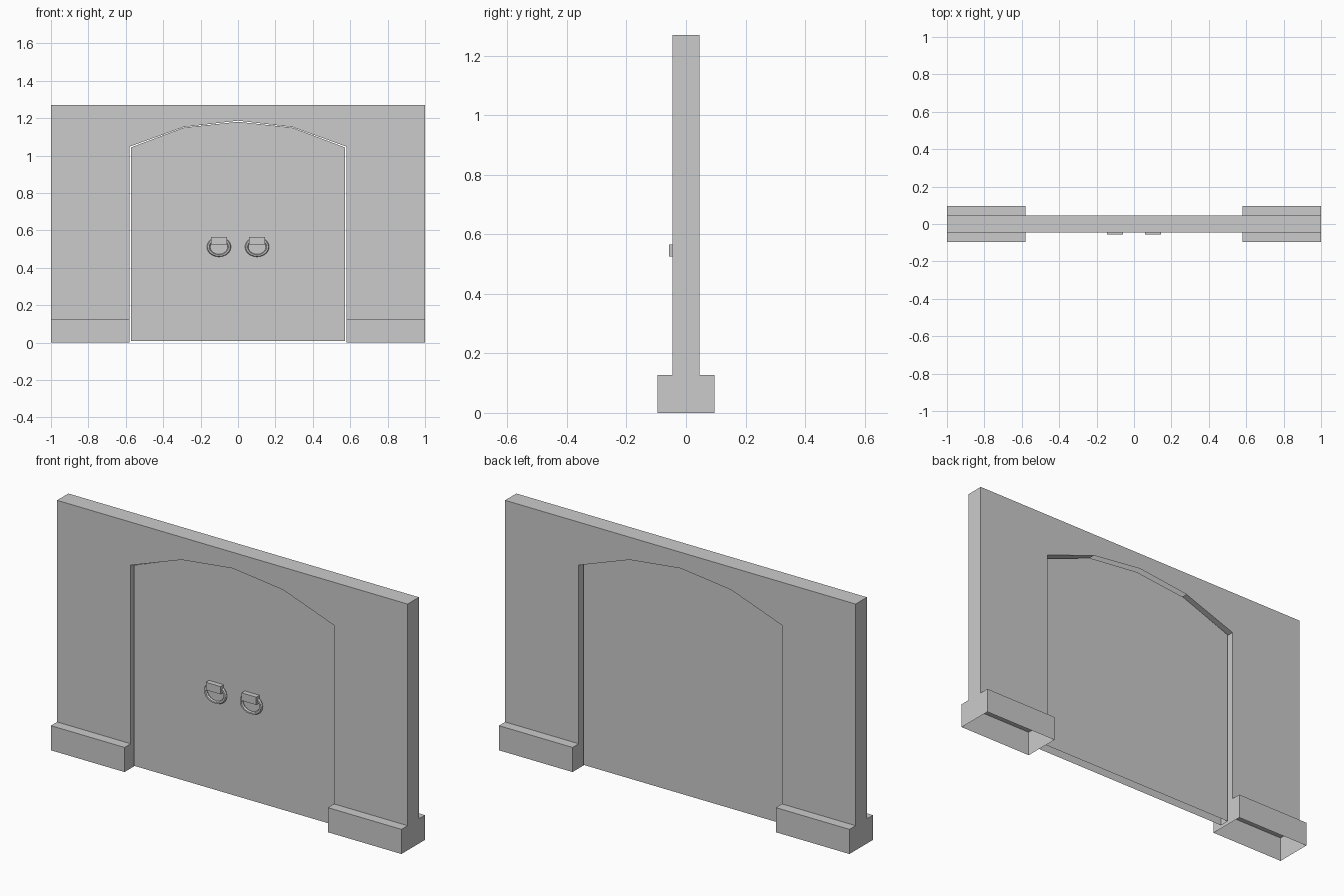
import bpy, bmesh
from mathutils import Vector

if "Cube" in bpy.data.objects:
    bpy.data.objects.remove(bpy.data.objects["Cube"])

WALL_Y = 0.046      # half wall thickness
BASE_Y = 0.096      # half plinth depth
BASE_H = 0.127


def finish(bm, name):
    bmesh.ops.recalc_face_normals(bm, faces=bm.faces)
    mesh = bpy.data.meshes.new(name)
    bm.to_mesh(mesh)
    bm.free()
    obj = bpy.data.objects.new(name, mesh)
    bpy.context.collection.objects.link(obj)
    return obj


def extrude(name, points, direction, is_open):
    """Extrude a closed profile, then remove the side faces that is_open picks."""
    bm = bmesh.new()
    face = bm.faces.new([bm.verts.new(p) for p in points])
    new = bmesh.ops.extrude_face_region(bm, geom=[face], use_keep_orig=True)["geom"]
    moved = [v for v in new if isinstance(v, bmesh.types.BMVert)]
    bmesh.ops.translate(bm, verts=moved, vec=Vector(direction))
    bmesh.ops.recalc_face_normals(bm, faces=bm.faces)
    gone = [f for f in bm.faces if is_open(f)]
    bmesh.ops.delete(bm, geom=gone, context="FACES_ONLY")
    return finish(bm, name)


def arch(half, spring, haunch, peak):
    return [(half, spring), (0.29, haunch), (0, peak), (-0.29, haunch), (-half, spring)]


def bottom(f):
    return f.normal.z < -0.99


# Hollow wall with arched opening, open where it meets the plinths
outline = [(-0.58, BASE_H), (-1, BASE_H), (-1, 1.27), (1, 1.27), (1, BASE_H), (0.58, BASE_H)]
outline += arch(0.58, 1.048, 1.153, 1.187)
extrude("wall", [(x, -WALL_Y, z) for x, z in outline], (0, 2 * WALL_Y, 0), bottom)

# Door leaf, set back inside the opening
leaf = [(-0.572, 0.01), (0.572, 0.01)] + arch(0.572, 1.044, 1.15, 1.181)
extrude("door", [(x, -0.031, z) for x, z in leaf], (0, 0.05, 0), bottom)

# Open-bottomed plinths under both sides of the wall
section = [(-BASE_Y, 0), (-BASE_Y, BASE_H), (-WALL_Y, BASE_H),
           (WALL_Y, BASE_H), (BASE_Y, BASE_H), (BASE_Y, 0)]


def plinth_open(f):
    c = f.calc_center_median()
    return bottom(f) or (f.normal.z > 0.99 and abs(c.y) < 0.01)


for side, x0 in (("left", -1), ("right", 0.58)):
    extrude(f"plinth_{side}", [(x0, y, z) for y, z in section], (0.42, 0, 0), plinth_open)

# Door handles: a bracket with a slightly squashed ring pull
for side, s in (("left", -1), ("right", 1)):
    x = 0.102 * s
    extrude(f"handle_bracket_{side}",
            [(x - 0.042, y, z) for y, z in
             ((-0.03, 0.525), (-0.057, 0.525), (-0.057, 0.565), (-0.03, 0.565))],
            (0.084, 0, 0), lambda f: False)
    bpy.ops.mesh.primitive_torus_add(location=(x, -0.037, 0.512), rotation=(1.5708, 0, 0),
                                     major_segments=20, minor_segments=6,
                                     major_radius=0.056, minor_radius=0.009)
    ring = bpy.context.object
    ring.name = f"handle_ring_{side}"
    ring.scale = (1, 0.82, 1)
